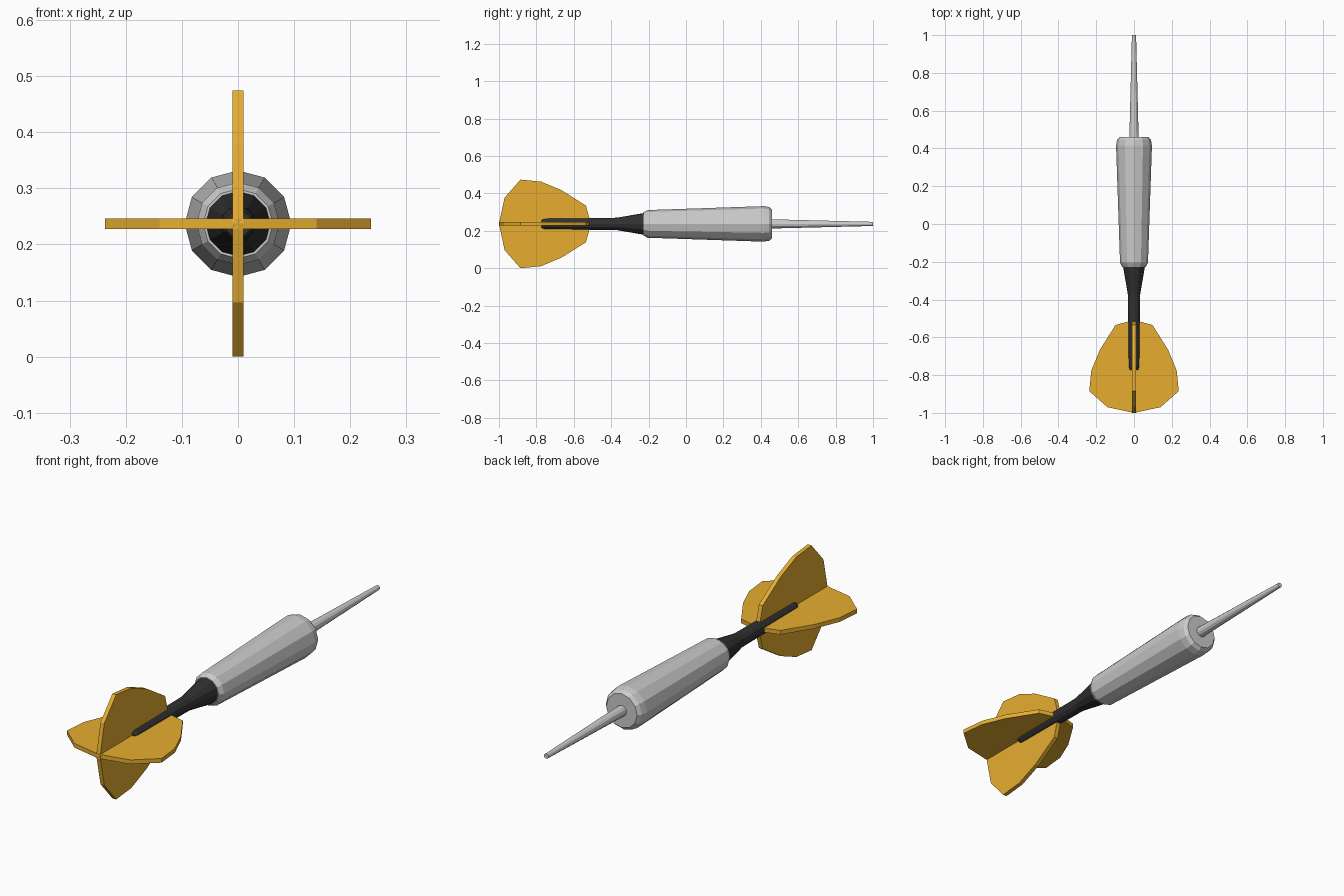
import bpy
import bmesh
from math import cos, sin, pi

if "Cube" in bpy.data.objects:
    bpy.data.objects.remove(bpy.data.objects["Cube"])

AXIS_Z = 0.237


def material(name, color):
    mat = bpy.data.materials.new(name)
    mat.diffuse_color = color
    mat.use_nodes = True
    mat.node_tree.nodes["Principled BSDF"].inputs["Base Color"].default_value = mat.diffuse_color
    return mat


def make_object(name, bm, mat=None):
    bmesh.ops.recalc_face_normals(bm, faces=bm.faces)
    mesh = bpy.data.meshes.new(name)
    bm.to_mesh(mesh)
    bm.free()
    obj = bpy.data.objects.new(name, mesh)
    obj.location.z = AXIS_Z
    bpy.context.collection.objects.link(obj)
    if mat:
        mesh.materials.append(mat)
    return obj


def turned(name, profile, sides=12, mat=None):
    """Closed solid turned around the y axis from (y, radius) pairs."""
    bm = bmesh.new()
    rings = [[bm.verts.new((r * cos(2 * pi * i / sides), y, r * sin(2 * pi * i / sides)))
              for i in range(sides)] for y, r in profile]
    for a, b in zip(rings, rings[1:]):
        for i in range(sides):
            j = (i + 1) % sides
            bm.faces.new((a[i], a[j], b[j], b[i]))
    bm.faces.new(rings[0])
    bm.faces.new(rings[-1])
    return make_object(name, bm, mat)


def flight(name, vertical, mat):
    """Thin symmetric plate with the flight outline."""
    half = [(-0.97, 0.14), (-0.885, 0.237), (-0.775, 0.226),
            (-0.665, 0.18), (-0.535, 0.098)]
    outline = [(-1.0, 0)] + half + [(-0.508, 0)] + [(y, -s) for y, s in reversed(half)]
    t = 0.0095
    bm = bmesh.new()
    face = bm.faces.new([bm.verts.new((-t, y, s) if vertical else (s, y, -t))
                         for y, s in outline])
    out = bmesh.ops.extrude_face_region(bm, geom=[face])
    moved = [v for v in out["geom"] if isinstance(v, bmesh.types.BMVert)]
    bmesh.ops.translate(bm, verts=moved, vec=(2 * t, 0, 0) if vertical else (0, 0, 2 * t))
    return make_object(name, bm, mat)


orange = material("orange", (0.8, 0.42, 0.03, 1))
black = material("black", (0.03, 0.03, 0.03, 1))

# Metal point and barrel
turned("point", [(0.44, 0.025), (1.0, 0.011)])
turned("barrel", [(-0.227, 0.062), (-0.205, 0.074), (0.415, 0.095),
                  (0.445, 0.09), (0.46, 0.077)])

# Dark shaft flaring into the barrel
turned("shaft", [(-0.772, 0.024), (-0.755, 0.03), (-0.37, 0.033),
                 (-0.225, 0.058), (-0.215, 0.058)], mat=black)

# Crossed flights
flight("vertical_flight", True, orange)
flight("horizontal_flight", False, orange)
